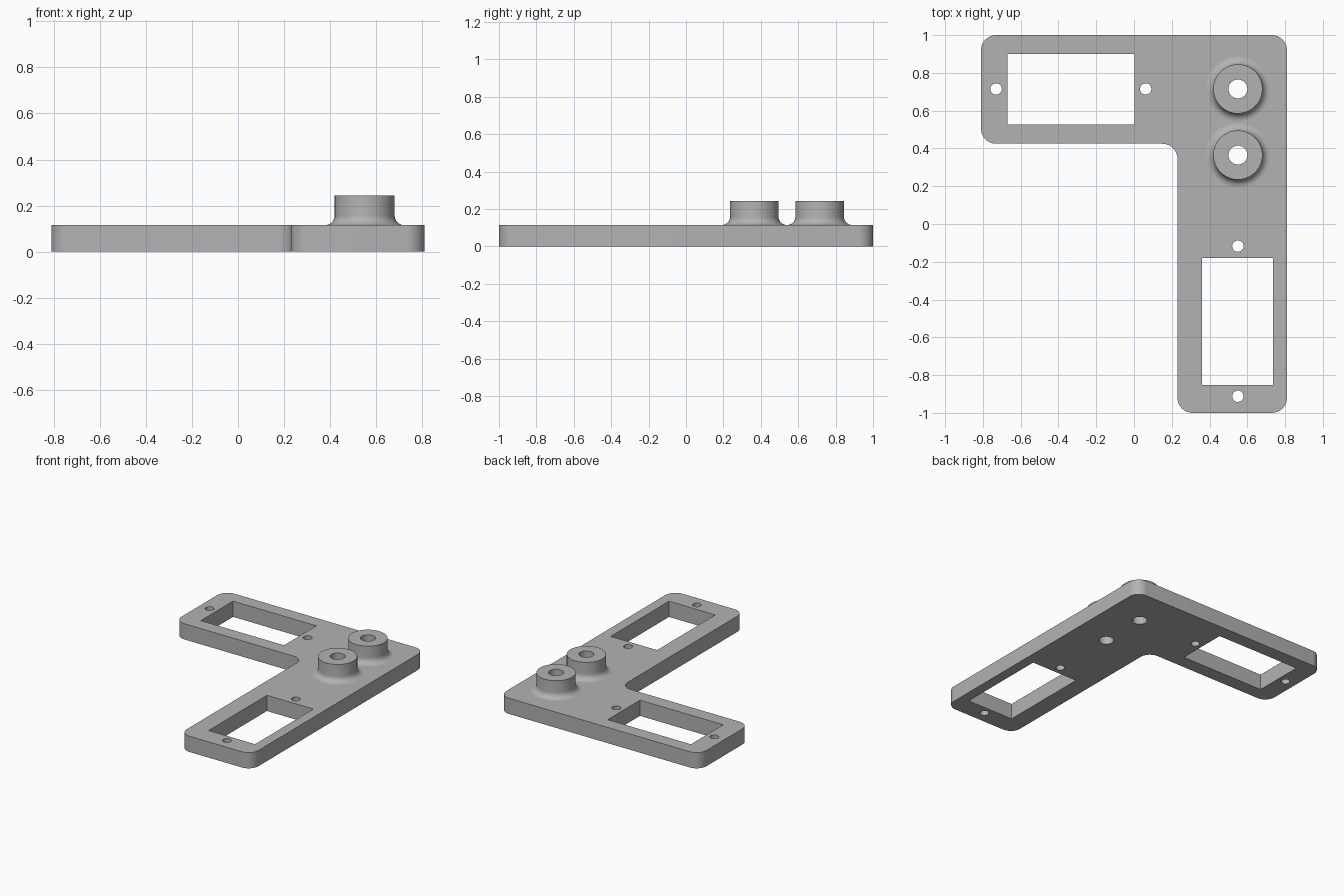
import bpy, bmesh
from math import pi, sin, cos, radians
from mathutils import Vector

cube = bpy.data.objects.get("Cube")
if cube:
    bpy.data.objects.remove(cube, do_unlink=True)

THICK, TOP = 0.115, 0.243
CORNER = 0.08
BOLT_Y, BOSS_X = 0.715, 0.55

grey = bpy.data.materials.new("plain grey")
grey.use_nodes = True
colour = (0.45, 0.45, 0.45, 1)
grey.diffuse_color = colour
grey.node_tree.nodes["Principled BSDF"].inputs["Base Color"].default_value = colour


def circle(x, y, r, n=40):
    return [(x + r * cos(2 * pi * i / n), y + r * sin(2 * pi * i / n)) for i in range(n)]


def rectangle(x0, x1, y0, y1):
    return [(x0, y0), (x1, y0), (x1, y1), (x0, y1)]


def rounded(points, r, steps=10):
    """Replace every right-angled corner with an arc of radius r."""
    result = []
    for i, p in enumerate(points):
        p = Vector(p)
        a = (Vector(points[i - 1]) - p).normalized() * r
        b = (Vector(points[(i + 1) % len(points)]) - p).normalized() * r
        for k in range(steps + 1):
            t = pi / 2 * k / steps
            result.append(p + a * (1 - sin(t)) + b * (1 - cos(t)))
    return result


def finish(name, mesh):
    obj = bpy.data.objects.new(name, mesh)
    bpy.context.collection.objects.link(obj)
    mesh.materials.clear()
    mesh.materials.append(grey)
    bpy.ops.object.select_all(action='DESELECT')
    obj.select_set(True)
    bpy.context.view_layer.objects.active = obj
    bpy.ops.object.shade_smooth_by_angle(angle=radians(35))
    return obj


# L-shaped plate: rounded outline, two windows, screw holes and boss holes
outline = rounded([(-0.81, 1), (-0.81, 0.425), (0.23, 0.425),
                   (0.23, -1), (0.81, -1), (0.81, 1)], CORNER)
loops = [outline,
         rectangle(-0.67, 0.003, 0.527, 0.9),
         rectangle(0.36, 0.735, -0.853, -0.18)]
for x, y in [(-0.73, BOLT_Y), (0.062, BOLT_Y), (BOSS_X, -0.117), (BOSS_X, -0.912)]:
    loops.append(circle(x, y, 0.03))
boss_ys = (BOLT_Y, 0.365)
for y in boss_ys:
    loops.append(circle(BOSS_X, y, 0.05))

curve = bpy.data.curves.new("plate_outline", 'CURVE')
curve.dimensions = '2D'
curve.fill_mode = 'BOTH'
curve.extrude = THICK / 2
for loop in loops:
    spline = curve.splines.new('POLY')
    spline.points.add(len(loop) - 1)
    for point, (x, y) in zip(spline.points, loop):
        point.co = (x, y, 0, 1)
    spline.use_cyclic_u = True
temp = bpy.data.objects.new("plate_outline", curve)
bpy.context.collection.objects.link(temp)
bpy.context.view_layer.update()
plate_mesh = bpy.data.meshes.new_from_object(
    temp.evaluated_get(bpy.context.evaluated_depsgraph_get()))
bpy.data.objects.remove(temp, do_unlink=True)
bm = bmesh.new()
bm.from_mesh(plate_mesh)
bmesh.ops.remove_doubles(bm, verts=bm.verts, dist=0.0001)
bmesh.ops.translate(bm, verts=bm.verts, vec=(0, 0, THICK / 2))
bmesh.ops.recalc_face_normals(bm, faces=bm.faces)
bm.to_mesh(plate_mesh)
bm.free()
finish("plate", plate_mesh)

# Bosses: hollow cylinders flaring into the plate
FILLET, BOSS_R = 0.042, 0.13
profile = [(0.05, THICK), (0.05, TOP), (BOSS_R, TOP)]
for k in range(9):
    t = pi / 2 * k / 8
    profile.append((BOSS_R + FILLET * (1 - cos(t)), THICK + FILLET * (1 - sin(t))))
for name, y in zip(("rear_boss", "front_boss"), boss_ys):
    bm = bmesh.new()
    verts = [bm.verts.new((r, 0, z)) for r, z in profile]
    edges = [bm.edges.new(pair) for pair in zip(verts, verts[1:])]
    bmesh.ops.spin(bm, geom=verts + edges, cent=(0, 0, 0), axis=(0, 0, 1),
                   angle=2 * pi, steps=40, use_merge=True)
    bmesh.ops.remove_doubles(bm, verts=bm.verts, dist=0.0001)
    bmesh.ops.recalc_face_normals(bm, faces=bm.faces)
    # Outward normals: the flat rim must point up
    rim = max(bm.faces, key=lambda f: f.calc_center_median().z)
    if rim.normal.z < 0:
        bmesh.ops.reverse_faces(bm, faces=bm.faces)
    mesh = bpy.data.meshes.new(name)
    bm.to_mesh(mesh)
    bm.free()
    finish(name, mesh).location = (BOSS_X, y, 0)
